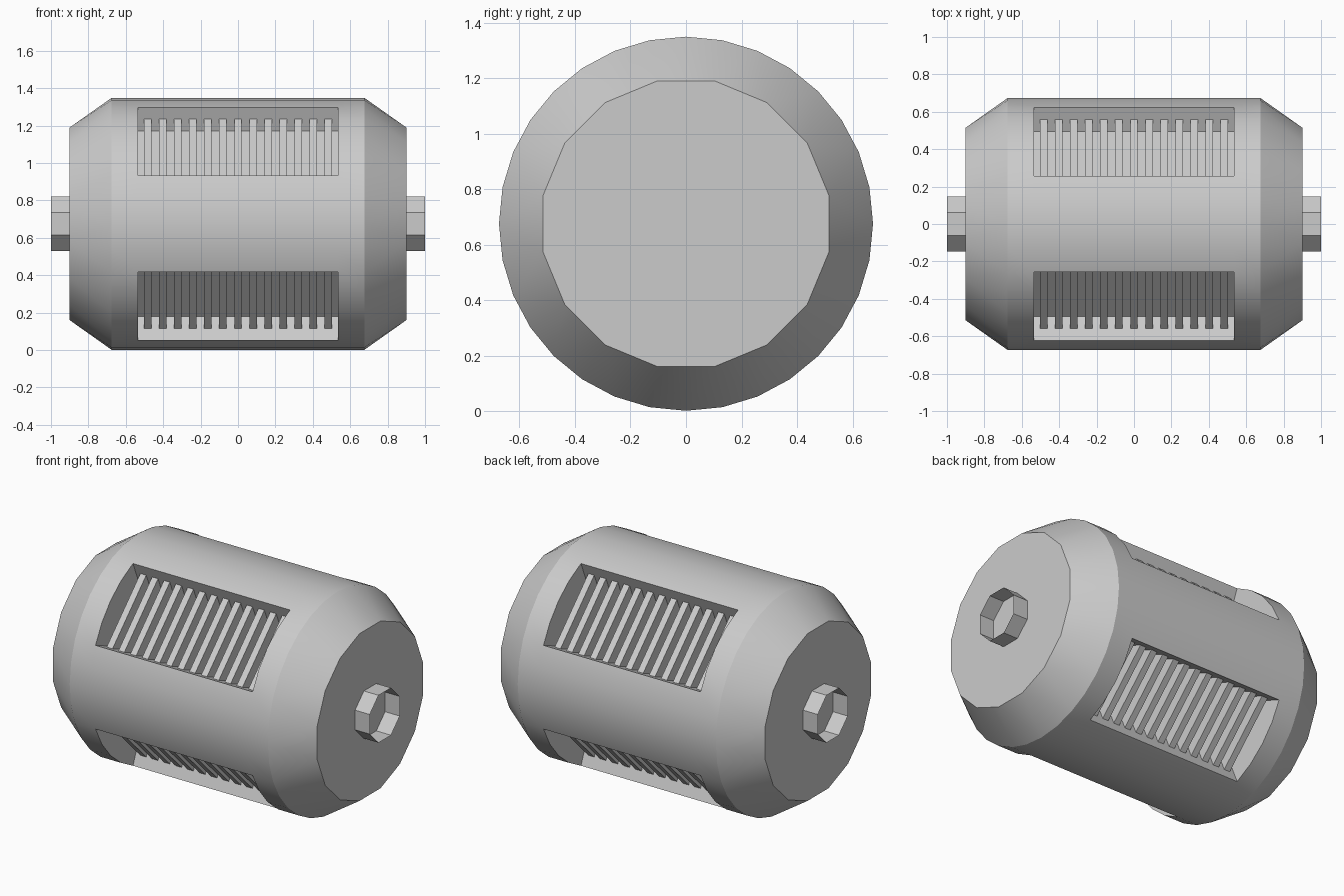
import bpy, bmesh
from math import cos, sin, pi, radians

if "Cube" in bpy.data.objects:
    bpy.data.objects.remove(bpy.data.objects["Cube"])

CZ = 0.675            # axis height
R = 0.674             # drum radius
R_END = 0.525         # end disc radius
R_LOW, R_RIB = 0.536, 0.606
X_END, X_CYL, X_SLOT = 0.90, 0.675, 0.535
STEP = pi / 16        # 32-sided drum
SLOTS = (2, 10, 18, 26)   # first drum segment of each four-segment window


def point(x, r, k):
    return (x, r * cos(k * STEP), CZ + r * sin(k * STEP))


def finish(bm, name):
    mesh = bpy.data.meshes.new(name)
    bm.to_mesh(mesh)
    bm.free()
    obj = bpy.data.objects.new(name, mesh)
    bpy.context.collection.objects.link(obj)
    return obj


# Drum: cylinder with four windows, faceted shoulders and flat ends
bm = bmesh.new()
xs = (-X_CYL, -X_SLOT, X_SLOT, X_CYL)
rings = [[bm.verts.new(point(x, R, k)) for k in range(32)] for x in xs]
for i in range(3):
    for k in range(32):
        if i == 1 and k % 8 in (2, 3, 4, 5):
            continue
        n = (k + 1) % 32
        bm.faces.new((rings[i][k], rings[i][n], rings[i + 1][n], rings[i + 1][k]))

for s, ring in ((-1, rings[0]), (1, rings[3])):
    disc = [bm.verts.new(point(s * X_END, R_END, 2 * j + 1)) for j in range(16)]
    for j in range(16):
        a, b = disc[j], disc[(j + 1) % 16]
        o0, o1, o2 = (ring[(2 * j + d) % 32] for d in (1, 2, 3))
        bm.faces.new((a, o0, o1))
        bm.faces.new((a, o1, b))
        bm.faces.new((b, o1, o2))
    bm.faces.new(disc)

# Window side walls and end walls
for k in SLOTS:
    inner = [[bm.verts.new(point(x, R_LOW, q)) for q in (k, k + 4)]
             for x in (-X_SLOT, X_SLOT)]
    for e, q in ((0, k), (1, k + 4)):
        bm.faces.new((rings[1][q], rings[2][q], inner[1][e], inner[0][e]))
    for e in (0, 1):
        arc = [rings[1 + e][q] for q in range(k, k + 5)]
        bm.faces.new(arc + [inner[e][1], inner[e][0]])
bmesh.ops.recalc_face_normals(bm, faces=bm.faces[:])
drum = finish(bm, "drum_housing")
bpy.context.view_layer.objects.active = drum
drum.select_set(True)
bpy.ops.object.shade_smooth_by_angle(angle=radians(25))
drum.select_set(False)

# Ribbed core: flat ribbed panel behind each window
profile = [(-X_SLOT, R_LOW)]
for i in range(13):
    c = (i - 6) * 0.0805
    profile += [(c - 0.02, R_LOW), (c - 0.02, R_RIB), (c + 0.02, R_RIB), (c + 0.02, R_LOW)]
profile.append((X_SLOT, R_LOW))
bm = bmesh.new()
for k in SLOTS:
    pairs = [[bm.verts.new(point(x, r, q)) for q in (k, k + 4)] for x, r in profile]
    for p, n in zip(pairs, pairs[1:]):
        bm.faces.new((p[0], p[1], n[1], n[0]))
finish(bm, "ribbed_core")

# Hubs: open octagonal collars on both ends
for s, name in ((-1, "left_hub"), (1, "right_hub")):
    bm = bmesh.new()
    base, rim = ([bm.verts.new(point(s * x, 0.158, 4 * j + 2)) for j in range(8)]
                 for x in (X_END, 1.0))
    for j in range(8):
        n = (j + 1) % 8
        quad = [base[j], base[n], rim[n], rim[j]]
        bm.faces.new(quad if s > 0 else quad[::-1])
    finish(bm, name)
